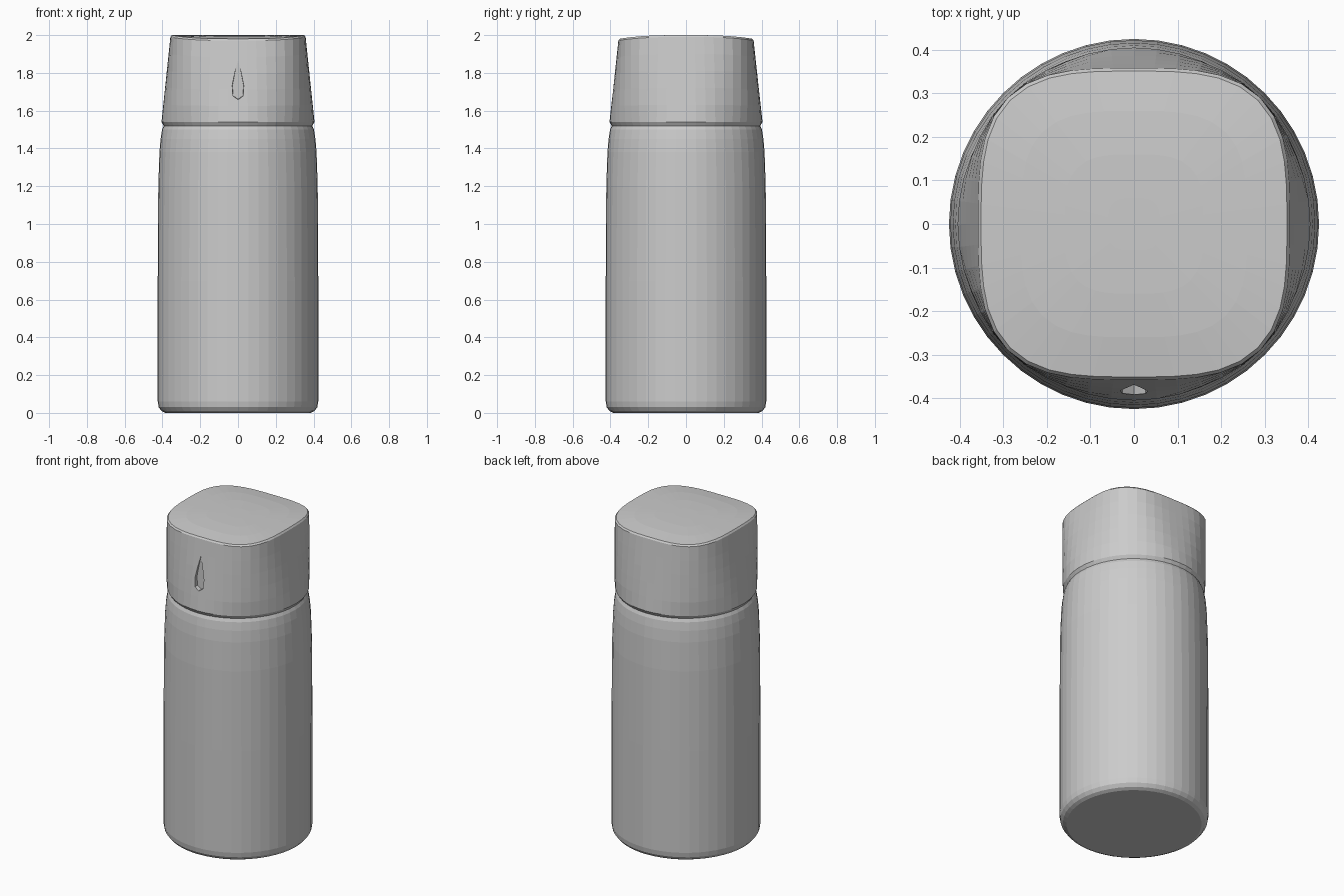
import bpy, bmesh
from math import cos, sin, pi, log

if "Cube" in bpy.data.objects:
    bpy.data.objects.remove(bpy.data.objects["Cube"])

SIDES = 48


def ring_points(half, power):
    # Superellipse outline: power 2 is a circle, higher powers are squarer
    pts = []
    for i in range(SIDES):
        a = 2 * pi * i / SIDES
        c, s = cos(a), sin(a)
        r = half / (abs(c) ** power + abs(s) ** power) ** (1 / power)
        pts.append((r * c, r * s))
    return pts


def make_object(name, bm):
    bmesh.ops.recalc_face_normals(bm, faces=bm.faces)
    mesh = bpy.data.meshes.new(name)
    bm.to_mesh(mesh)
    bm.free()
    obj = bpy.data.objects.new(name, mesh)
    bpy.context.collection.objects.link(obj)
    return obj


def loft(name, rings):
    # Each ring is (half width, outline power, height, arch drop along y)
    bm = bmesh.new()
    prev = first = None
    for half, power, z, drop in rings:
        ring = [bm.verts.new((x, y, z - drop * (abs(y) / 0.355) ** 3))
                for x, y in ring_points(half, power)]
        if prev:
            for i in range(SIDES):
                j = (i + 1) % SIDES
                bm.faces.new((prev[i], prev[j], ring[j], ring[i]))
        else:
            first = ring
        prev = ring
    bm.faces.new(first[::-1])
    bm.faces.new(prev)
    return make_object(name, bm)


# Body: round flask with rounded foot and tapering shoulder
body_profile = [(0.385, 0), (0.405, 0.01), (0.42, 0.03), (0.425, 0.06),
                (0.425, 0.7), (0.422, 1.2), (0.416, 1.38), (0.41, 1.45),
                (0.402, 1.5), (0.393, 1.52)]
loft("bottle_body", [(r, 2, z, 0) for r, z in body_profile])

# Cap: round at the seam, turning into a rounded square with an arched top
cap_rings = [(0.393, 2, 1.52, 0), (0.405, 2, 1.54, 0)]
for k in range(1, 6):
    t = k / 5
    half = 0.405 - 0.047 * t
    cap_rings.append((half, log(2) / log(half / 0.29), 1.54 + 0.45 * t, 0.018 * t))
top_power = cap_rings[-1][1]
for half in (0.351, 0.26, 0.16, 0.06):
    cap_rings.append((half, top_power, 2.0, 0.02))
cap = loft("cap", cap_rings)

# Drop-shaped dent in the front of the cap, deepest at its lower ledge
outline = [(0, 1.88), (0.022, 1.81), (0.042, 1.73), (0.036, 1.67),
           (0, 1.65), (-0.036, 1.67), (-0.042, 1.73), (-0.022, 1.81)]
bm = bmesh.new()
outer = [bm.verts.new((x, -0.5, z)) for x, z in outline]
inner = [bm.verts.new((x * 0.7, -0.366, 1.76 + (z - 1.76) * 0.9)) for x, z in outline]
bm.faces.new(outer)
bm.faces.new(inner[::-1])
for i in range(len(outline)):
    j = (i + 1) % len(outline)
    bm.faces.new((outer[i], inner[i], inner[j], outer[j]))
cutter = make_object("dent_cutter", bm)
cutter.hide_render = True
cutter.hide_set(True)
dent = cap.modifiers.new("dent", 'BOOLEAN')
dent.operation = 'DIFFERENCE'
dent.solver = 'EXACT'
dent.object = cutter
